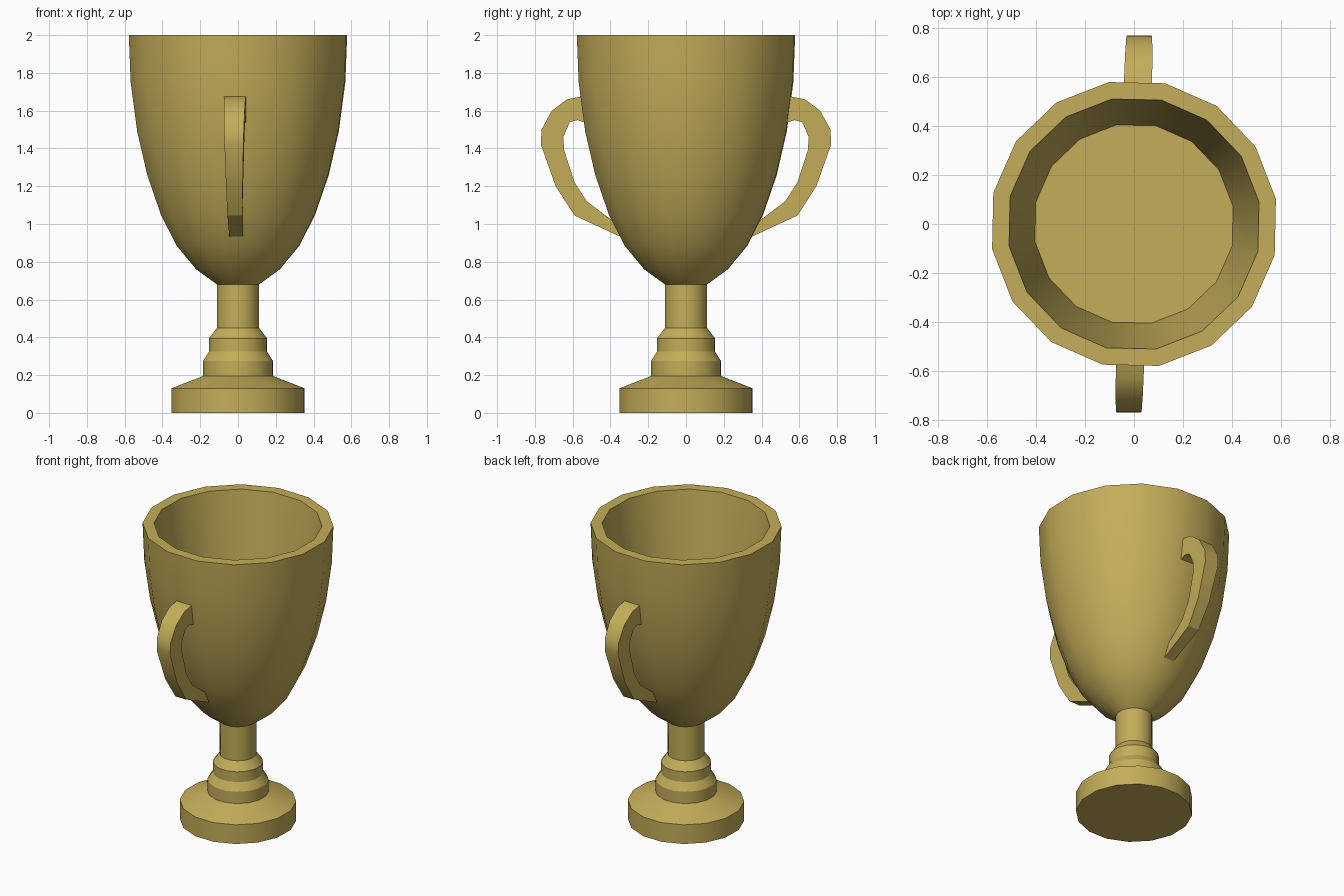
import bpy, bmesh, math

cube = bpy.data.objects.get("Cube")
if cube:
    bpy.data.objects.remove(cube, do_unlink=True)

gold = bpy.data.materials.new("aged_gold")
gold.use_nodes = True
colour = (0.55, 0.42, 0.10, 1)
gold.diffuse_color = colour
gold.node_tree.nodes["Principled BSDF"].inputs["Base Color"].default_value = colour

SIDES = 16
TURN = math.radians(10)


def finish(name, bm):
    """Turn a bmesh into a gold object, smooth except at sharp edges."""
    bmesh.ops.recalc_face_normals(bm, faces=bm.faces)
    mesh = bpy.data.meshes.new(name)
    bm.to_mesh(mesh)
    bm.free()
    mesh.materials.append(gold)
    obj = bpy.data.objects.new(name, mesh)
    bpy.context.collection.objects.link(obj)
    bpy.ops.object.select_all(action='DESELECT')
    obj.select_set(True)
    bpy.context.view_layer.objects.active = obj
    bpy.ops.object.shade_smooth_by_angle(angle=math.radians(30))
    return obj


def bridge(bm, rings):
    """Skin consecutive closed rings and cap both ends."""
    for a, b in zip(rings, rings[1:]):
        for i in range(len(a)):
            j = (i + 1) % len(a)
            bm.faces.new((a[i], a[j], b[j], b[i]))
    bm.faces.new(rings[0])
    bm.faces.new(rings[-1])


def lathe(name, profile):
    bm = bmesh.new()
    rings = []
    for r, z in profile:
        angles = [TURN + math.tau * i / SIDES for i in range(SIDES)]
        rings.append([bm.verts.new((r * math.cos(a), r * math.sin(a), z)) for a in angles])
    bridge(bm, rings)
    return finish(name, bm)


# Stepped foot and stem
lathe("foot_and_stem", [(.358, 0), (.358, .13), (.188, .195), (.188, .275), (.155, .325),
                        (.155, .395), (.113, .45), (.113, .69)])

# Hollow bowl: outer wall, rim, inner wall, floor
lathe("bowl", [(.113, .68), (.225, .76), (.33, .885), (.415, 1.05), (.488, 1.26),
               (.542, 1.49), (.577, 1.75), (.587, 2), (.517, 2), (.41, 1.26)])


# Handles: paired outer and inner outline points (y, z), narrowing downwards
OUTER = [(.53, 1.68), (.63, 1.66), (.71, 1.6), (.765, 1.5), (.768, 1.42),
         (.69, 1.2), (.59, 1.045), (.32, .92)]
INNER = [(.53, 1.535), (.575, 1.55), (.615, 1.54), (.65, 1.46), (.645, 1.39),
         (.59, 1.22), (.525, 1.12), (.34, .98)]


def handle(name, side):
    bm = bmesh.new()
    rings = []
    for out, inn in zip(OUTER, INNER):
        half = .036 + .028 * (out[1] - .92)
        corners = [(-half, out), (half, out), (half, inn), (-half, inn)]
        rings.append([bm.verts.new((side * (x + .028 * y), side * y, z))
                      for x, (y, z) in corners])
    bridge(bm, rings)
    return finish(name, bm)


handle("back_handle", 1)
handle("front_handle", -1)
